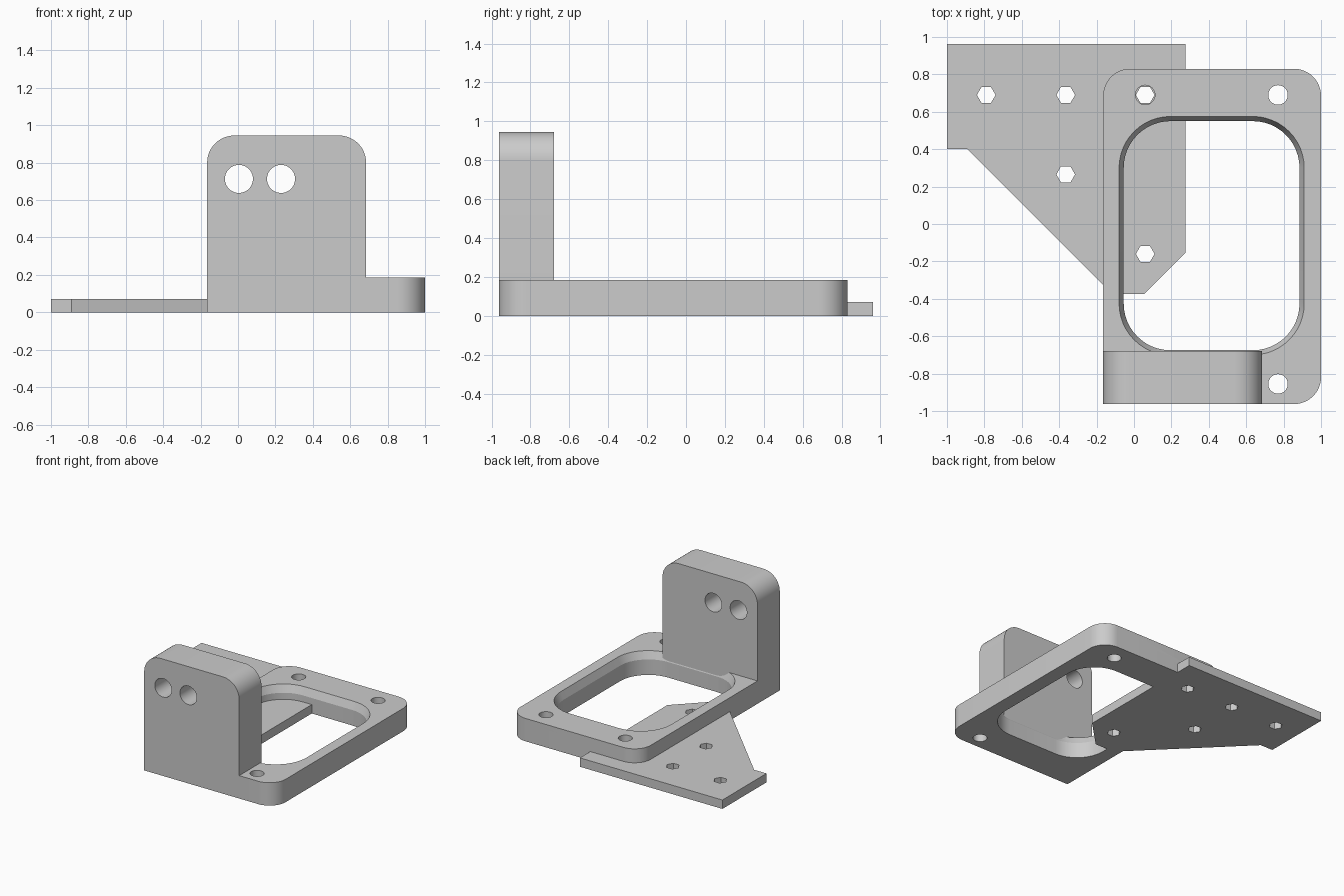
import bpy, bmesh
from math import pi, cos, sin, radians
from mathutils import Vector

cube = bpy.data.objects.get("Cube")
if cube:
    bpy.data.objects.remove(cube, do_unlink=True)

grey = bpy.data.materials.new("plain grey")
grey.use_nodes = True
colour = (0.6, 0.6, 0.6, 1)
grey.diffuse_color = colour
grey.node_tree.nodes["Principled BSDF"].inputs["Base Color"].default_value = colour


def rounded_rect(x0, x1, y0, y1, radii, steps=12):
    """Outline with radii for corners in order: right top, left top, left bottom, right bottom."""
    points = []
    corners = [(x1, y1, -1, -1), (x0, y1, 1, -1), (x0, y0, 1, 1), (x1, y0, -1, 1)]
    for i, ((x, y, sx, sy), r) in enumerate(zip(corners, radii)):
        if r == 0:
            points.append((x, y))
            continue
        for k in range(steps + 1):
            a = (i + k / steps) * pi / 2
            points.append((x + sx * r + r * cos(a), y + sy * r + r * sin(a)))
    return points


def circle(x, y, r, sides):
    return [(x + r * cos(2 * pi * k / sides), y + r * sin(2 * pi * k / sides))
            for k in range(sides)]


def loft(name, sections, upright=False):
    """Closed solid through (level, outline) sections, along z or along y."""
    bm = bmesh.new()
    rings = []
    for w, outline in sections:
        rings.append([bm.verts.new((u, w, v) if upright else (u, v, w)) for u, v in outline])
    bm.faces.new(rings[0])
    bm.faces.new(rings[-1])
    for low, high in zip(rings, rings[1:]):
        n = len(low)
        for i in range(n):
            j = (i + 1) % n
            bm.faces.new((low[i], low[j], high[j], high[i]))
    bmesh.ops.recalc_face_normals(bm, faces=bm.faces)
    mesh = bpy.data.meshes.new(name)
    bm.to_mesh(mesh)
    bm.free()
    mesh.materials.append(grey)
    obj = bpy.data.objects.new(name, mesh)
    bpy.context.collection.objects.link(obj)
    return obj


def combine(target, tool, operation):
    """Apply a boolean and delete the tool object."""
    mod = target.modifiers.new("join", 'BOOLEAN')
    mod.operation = operation
    mod.solver = 'EXACT'
    mod.object = tool
    bpy.context.view_layer.objects.active = target
    bpy.ops.object.modifier_apply(modifier=mod.name)
    bpy.data.objects.remove(tool, do_unlink=True)


def drill(target, holes, r, sides, span, upright=False):
    for x, y in holes:
        outline = circle(x, y, r, sides)
        cutter = loft("hole_cutter", [(w, outline) for w in span], upright)
        combine(target, cutter, 'DIFFERENCE')


# Base frame with rounded corners
TOP = 0.185
outline = rounded_rect(-0.165, 1.0, -0.963, 0.83, (0.145, 0.145, 0, 0.145))
frame = loft("mounting_bracket", [(0, outline), (TOP, outline)])


# Central opening, widened by a steep bevel at its upper rim
def opening(grow):
    return rounded_rect(-0.055 - grow, 0.885 + grow, -0.675 - grow, 0.55 + grow,
                        [0.25 + grow] * 4)


combine(frame, loft("opening_cutter", [(-0.1, opening(0)), (TOP - 0.06, opening(0)),
                                       (TOP + 0.06, opening(0.05))]), 'DIFFERENCE')

# Round screw holes in the frame
drill(frame, [(0.06, 0.69), (0.77, 0.69), (0.77, -0.855)], 0.052, 48, (-0.1, 0.3))

# Upright block with two cross holes
block = rounded_rect(-0.165, 0.685, 0, 0.945, (0.145, 0.145, 0, 0))
upright = loft("upright", [(-0.963, block), (-0.678, block)], upright=True)
drill(upright, [(0.005, 0.713), (0.23, 0.713)], 0.075, 48, (-1.1, -0.5), upright=True)

# Thin side plate with hexagonal holes
plate_outline = [(-1, 0.963), (-1, 0.4), (-0.89, 0.4), (-0.115, -0.375),
                 (0.055, -0.375), (0.275, -0.155), (0.275, 0.963)]
plate = loft("side_plate", [(0, plate_outline), (0.072, plate_outline)])
drill(plate, [(-0.79, 0.69), (-0.365, 0.69), (0.06, 0.69), (-0.365, 0.265), (0.06, -0.16)],
      0.05, 6, (-0.1, 0.3))

# Fuse into one solid
combine(frame, upright, 'UNION')
combine(frame, plate, 'UNION')

bpy.ops.object.select_all(action='DESELECT')
frame.select_set(True)
bpy.context.view_layer.objects.active = frame
bpy.ops.object.shade_smooth_by_angle(angle=radians(15))
